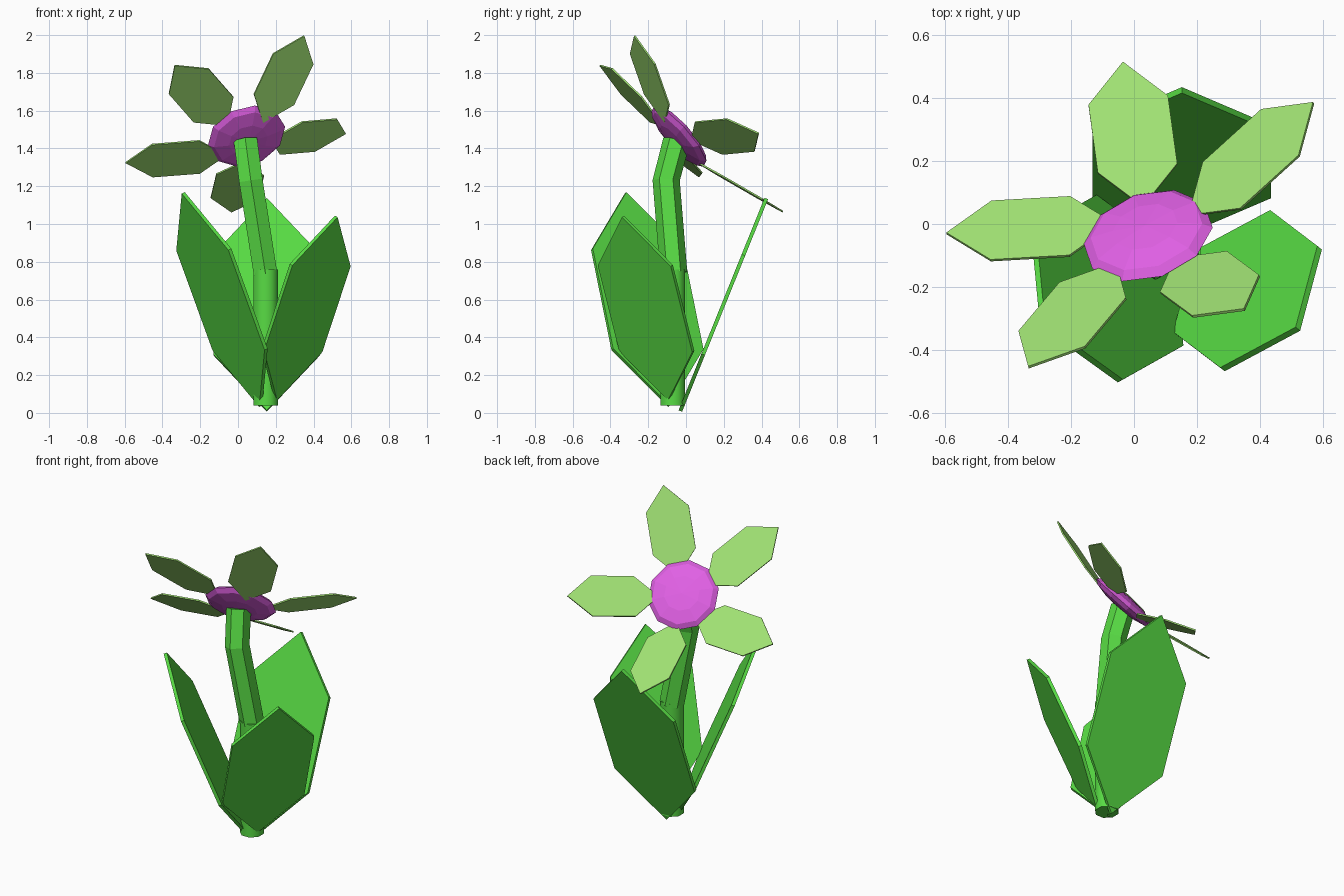
import bpy, bmesh, math
from mathutils import Vector, Matrix

cube = bpy.data.objects.get("Cube")
if cube:
    bpy.data.objects.remove(cube)


def material(name, srgb):
    lin = [((c / 255 + 0.055) / 1.055) ** 2.4 for c in srgb] + [1.0]
    m = bpy.data.materials.new(name)
    m.use_nodes = True
    m.diffuse_color = lin
    m.node_tree.nodes["Principled BSDF"].inputs["Base Color"].default_value = lin
    return m


leaf_green = material("leaf green", (88, 220, 68))
petal_green = material("pale petal green", (160, 225, 115))
flower_pink = material("flower pink", (224, 96, 228))


def add_object(name, bm, mat):
    bmesh.ops.recalc_face_normals(bm, faces=bm.faces[:])
    mesh = bpy.data.meshes.new(name)
    bm.to_mesh(mesh)
    bm.free()
    mesh.materials.append(mat)
    ob = bpy.data.objects.new(name, mesh)
    bpy.context.collection.objects.link(ob)
    return ob


def blade(name, base, tip, side, half, thick, mat):
    """Thin long hexagon running from base to tip, spread along side."""
    base, tip = Vector(base), Vector(tip)
    axis = tip - base
    side = Vector(side)
    side = (side - side.project(axis)).normalized() * half
    normal = axis.cross(side).normalized() * thick / 2
    outline = [(0, 0), (0.266, 1), (0.734, 1), (1, 0), (0.734, -1), (0.266, -1)]
    bm = bmesh.new()
    layers = [[bm.verts.new(base + axis * t + side * s + normal * k)
               for t, s in outline] for k in (-1, 1)]
    for ring in layers:
        bm.faces.new(ring)
    for i in range(6):
        j = (i + 1) % 6
        bm.faces.new((layers[0][i], layers[0][j], layers[1][j], layers[1][i]))
    return add_object(name, bm, mat)


def tube(name, path, radius, sides, mat):
    """Closed tube with one ring at each path point."""
    pts = [Vector(p) for p in path]
    bm = bmesh.new()
    rings = []
    for i, p in enumerate(pts):
        t = (pts[min(i + 1, len(pts) - 1)] - pts[max(i - 1, 0)]).normalized()
        u = Vector((0, 1, 0)).cross(t).normalized()
        v = t.cross(u)
        angles = [math.tau * (k + 0.5) / sides for k in range(sides)]
        rings.append([bm.verts.new(p + (u * math.cos(a) + v * math.sin(a)) * radius)
                      for a in angles])
    for a, b in zip(rings, rings[1:]):
        for k in range(sides):
            n = (k + 1) % sides
            bm.faces.new((a[k], a[n], b[n], b[k]))
    bm.faces.new(rings[0])
    bm.faces.new(rings[-1])
    return add_object(name, bm, mat)


# Stem: straight lower part, bent upper part
lower = tube("lower_stem", [(0.147, -0.07, 0.04), (0.147, -0.07, 0.76)],
             0.071, 8, leaf_green)
lower.data.shade_smooth()
lower.data.set_sharp_from_angle(angle=math.radians(50))
tube("upper_stem", [(0.145, -0.065, 0.74), (0.068, -0.105, 1.23), (0.04, -0.05, 1.44)],
     0.072, 6, leaf_green)

# Leaves: base, tip, spread direction, half width
leaves = {
    "left_leaf": ((0.2, -0.09, 0.07), (0.52, -0.333, 1.04), (0.31, 0.385, 0), 0.247),
    "right_leaf": ((0.12, -0.09, 0.035), (-0.29, -0.32, 1.165), (0.275, -0.475, 0), 0.276),
    "back_leaf": ((0.152, -0.03, 0.01), (0.152, 0.425, 1.135), (1, 0, 0), 0.283),
}
for name, (base, tip, side, half) in leaves.items():
    blade(name, base, tip, side, half, 0.02, leaf_green)

# Petals: base, tip, spread direction
petals = {
    "upper_left_petal": ((0.132, -0.111, 1.537), (0.35, -0.272, 1.997), (0.21, 0.12, -0.04)),
    "upper_right_petal": ((-0.056, -0.124, 1.522), (-0.335, -0.455, 1.84), (0.21, -0.05, 0.135)),
    "right_petal": ((-0.062, 0.0, 1.366), (-0.595, -0.03, 1.325), (0, -0.185, 0.17)),
    "lower_petal": ((0.028, 0.054, 1.33), (-0.035, 0.513, 1.065), (0.25, 0.03, -0.01)),
    "left_petal": ((0.174, 0.026, 1.446), (0.57, 0.385, 1.48), (0.105, -0.16, 0.17)),
}
for name, (base, tip, side) in petals.items():
    blade(name, base, tip, side, 0.127, 0.009, petal_green)

# Flower centre: flattened faceted ball facing up and back
bm = bmesh.new()
bmesh.ops.create_uvsphere(bm, u_segments=10, v_segments=6, radius=1)
turn = Vector((-0.25, 0.73, 0.65)).to_track_quat("Z", "Y").to_matrix().to_4x4()
place = Matrix.Translation((0.045, -0.037, 1.465))
bm.transform(place @ turn @ Matrix.Diagonal((0.212, 0.212, 0.045, 1)))
add_object("flower_centre", bm, flower_pink)
